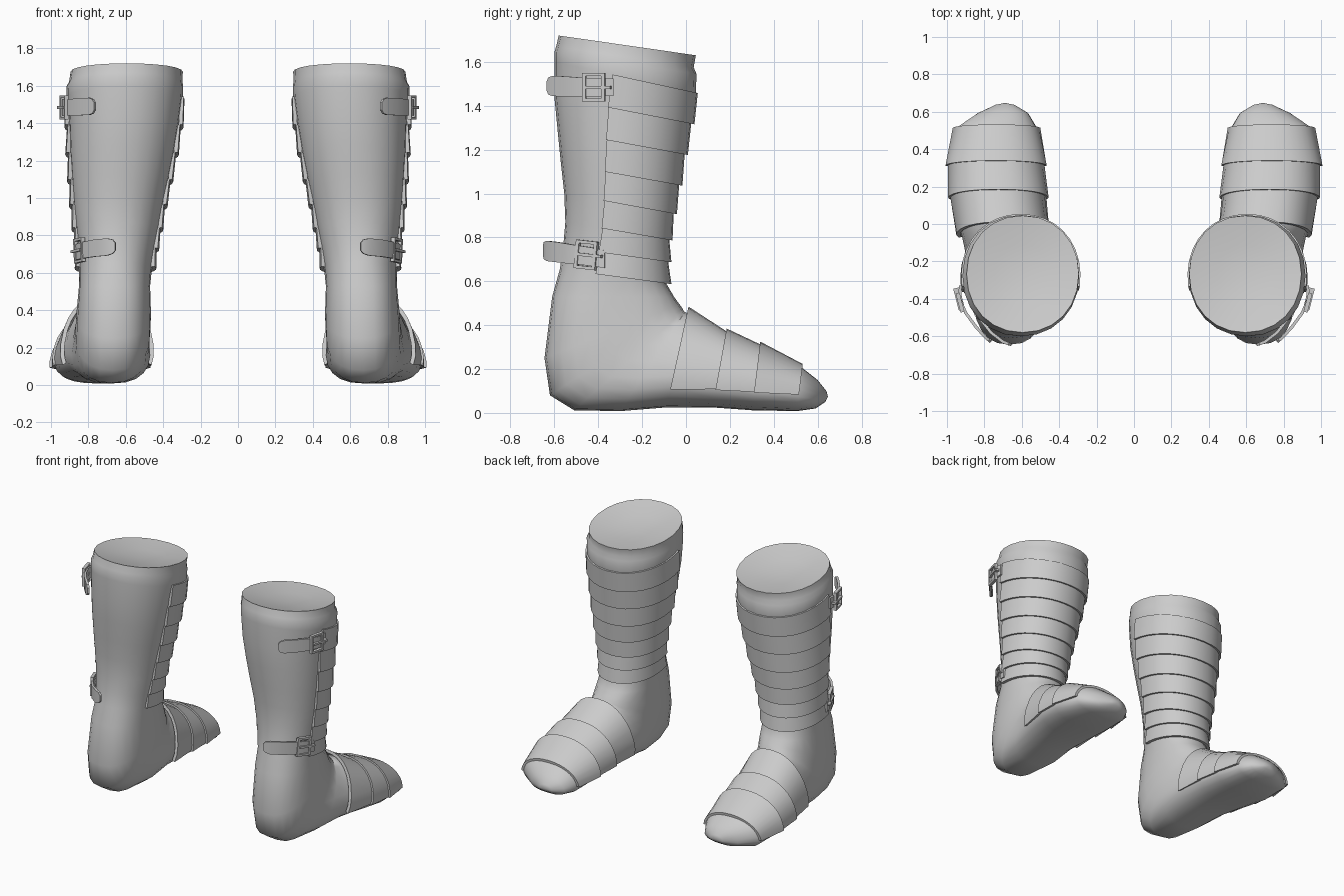
import bpy, bmesh, math
from mathutils import Vector, Matrix

if "Cube" in bpy.data.objects:
    bpy.data.objects.remove(bpy.data.objects["Cube"])

grey = bpy.data.materials.new("plain_grey")
grey.diffuse_color = (0.6, 0.6, 0.6, 1)
grey.use_nodes = True
grey.node_tree.nodes["Principled BSDF"].inputs["Base Color"].default_value = grey.diffuse_color

# Boot cross-sections from rim to toe:
# back y, back z, front y, front z, centre x, half width
RINGS = [
    (-.58, 1.72, .045, 1.63, .595, .30),
    (-.592, 1.67, .035, 1.575, .60, .303),
    (-.60, 1.645, .048, 1.545, .605, .312),
    (-.60, 1.60, .045, 1.46, .605, .31),
    (-.60, 1.44, .015, 1.32, .61, .295),
    (-.585, 1.285, -.015, 1.18, .62, .28),
    (-.57, 1.135, -.04, 1.04, .63, .26),
    (-.555, 1.0, -.065, .91, .64, .24),
    (-.55, .87, -.085, .79, .645, .222),
    (-.56, .755, -.09, .69, .65, .205),
    (-.575, .655, -.09, .59, .655, .195),
    (-.61, .53, -.055, .53, .66, .19),
    (-.645, .25, -.03, .495, .665, .20),
    (-.62, .08, -.015, .475, .67, .20),
    (-.51, .012, -.01, .465, .675, .20),
    (-.30, .008, -.005, .46, .68, .205),
    (-.09, .025, .005, .455, .70, .215),
    (.12, .025, .18, .355, .725, .232),
    (.30, .012, .335, .295, .737, .235),
    (.505, .008, .53, .205, .735, .21),
    (.59, .02, .60, .15, .70, .13),
    (.635, .05, .64, .10, .69, .05),
]
FOOT = 11          # first ring shaped as foot
SIDES = 24


def ring_point(i, a, off=0.0):
    """Point on ring i; a = 0 is the front/top, a = pi the back/sole."""
    yb, zb, yf, zf, cx, hw = RINGS[i]
    back, front = Vector((cx, yb, zb)), Vector((cx, yf, zf))
    p = 0.82 if i >= FOOT else 0.95
    k = 0.18 if i >= FOOT + 4 else 0.0
    c, s = math.cos(a), math.sin(a)
    c = math.copysign(abs(c) ** p, c)
    s = math.copysign(abs(s) ** p, s)
    mid = (back + front) / 2
    v = (front - back) / 2 * c + Vector((hw * s * (1 - k * c), 0, 0))
    return mid + v + v.normalized() * off


def finish(name, bm, angle=35):
    """Turn a bmesh into a smooth object mirrored to the other boot."""
    bmesh.ops.recalc_face_normals(bm, faces=bm.faces)
    me = bpy.data.meshes.new(name)
    bm.to_mesh(me)
    bm.free()
    me.materials.append(grey)
    ob = bpy.data.objects.new(name, me)
    bpy.context.collection.objects.link(ob)
    bpy.ops.object.select_all(action='DESELECT')
    ob.select_set(True)
    bpy.context.view_layer.objects.active = ob
    bpy.ops.object.shade_smooth_by_angle(angle=math.radians(angle))
    ob.modifiers.new("other_boot", 'MIRROR').use_mirror_merge = False
    return ob


def grid_faces(bm, rows, closed=False):
    n = len(rows[0])
    for r0, r1 in zip(rows, rows[1:]):
        for j in range(n if closed else n - 1):
            k = (j + 1) % n
            bm.faces.new((r0[j], r0[k], r1[k], r1[j]))


# Boot shell with dished top and rounded toe tip
bm = bmesh.new()
rows = [[bm.verts.new(ring_point(i, 2 * math.pi * j / SIDES)) for j in range(SIDES)]
        for i in range(len(RINGS))]
grid_faces(bm, rows, True)
rim_mid = sum((v.co for v in rows[0]), Vector()) / SIDES
inner = [bm.verts.new(rim_mid.lerp(v.co, .5) - Vector((0, 0, .03))) for v in rows[0]]
grid_faces(bm, [inner, rows[0]], True)
for ring, tip in ((inner, rim_mid - Vector((0, 0, .04))), (rows[-1], Vector((.69, .647, .075)))):
    t = bm.verts.new(tip)
    for j in range(SIDES):
        bm.faces.new((ring[j], ring[(j + 1) % SIDES], t))
finish("boot", bm, 50)


def plate(name, i, lim0, lim1, off0, off1, n=18):
    """Curved armour band between rings i and i+1."""
    bm = bmesh.new()
    outer, under = [], []
    for r, lim, off in ((i, lim0, off0), (i + 1, lim1, off1)):
        angles = [math.radians(lim) * (2 * j / n - 1) for j in range(n + 1)]
        outer.append([bm.verts.new(ring_point(r, a, off)) for a in angles])
        under.append([bm.verts.new(ring_point(r, a, off - .022)) for a in angles])
    grid_faces(bm, outer)
    grid_faces(bm, under)
    for e in (0, 1):
        grid_faces(bm, [outer[e], under[e]])
    for e in (0, -1):
        bm.faces.new((outer[0][e], outer[1][e], under[1][e], under[0][e]))
    finish(name, bm)


# Shin plates: lower edges overhang the next band
for n in range(7):
    plate(f"shin_plate_{n + 1}", 3 + n, 99 + n, 100 + n, .009, .024)

# Foot plates: rear edges overhang the band behind
limits = (119, 113, 108, 99)
for n in range(3):
    plate(f"foot_plate_{n + 1}", 16 + n, limits[n], limits[n + 1], .03, .018)


def strap(name, pts):
    """Flat strap with a rounded free end; pts are x, y, z, half height."""
    bm = bmesh.new()
    rows = []
    for i, (x, y, z, h) in enumerate(pts):
        a, b = pts[max(i - 1, 0)], pts[min(i + 1, len(pts) - 1)]
        nrm = Vector((a[1] - b[1], b[0] - a[0], 0)).normalized() * .008
        p, up = Vector((x, y, z)), Vector((0, 0, h))
        rows.append([bm.verts.new(q) for q in (p + nrm + up, p + nrm - up, p - nrm - up, p - nrm + up)])
    grid_faces(bm, rows, True)
    bm.faces.new(rows[0])
    bm.faces.new(rows[-1])
    finish(name, bm)


def buckle(name, centre, direction, tilt):
    """Rectangular frame of bars, with a prong across it."""
    bm = bmesh.new()
    u = Vector(direction).normalized()
    w = Vector((0, 0, 1))
    rot = Matrix((u, w.cross(u), w)).transposed().to_4x4()
    rot = rot @ Matrix.Rotation(tilt, 4, 'Y')
    # along, height, length, thickness, bar height
    for a, z, l, t, h in ((-.045, 0, .016, .022, .13), (.045, 0, .016, .022, .13),
                          (0, .058, .10, .022, .014), (0, -.058, .10, .022, .014),
                          (.02, 0, .12, .034, .014)):
        m = Matrix.Translation(centre) @ rot @ Matrix.Translation((a, 0, z)) @ Matrix.Diagonal((l, t, h, 1))
        bmesh.ops.create_cube(bm, size=1, matrix=m)
    finish(name, bm)


# Upper and lower straps on the outer side
strap("upper_strap", [(.928, -.33, 1.485, .04), (.932, -.40, 1.484, .042), (.90, -.475, 1.485, .043),
                      (.845, -.55, 1.488, .046), (.795, -.605, 1.49, .046), (.775, -.622, 1.49, .038),
                      (.765, -.63, 1.49, .02)])
strap("lower_strap", [(.868, -.37, .70, .04), (.858, -.43, .712, .042), (.82, -.51, .722, .044),
                      (.765, -.58, .732, .046), (.70, -.63, .738, .046), (.67, -.641, .74, .038),
                      (.655, -.645, .74, .02)])
buckle("upper_buckle", (.93, -.42, 1.484), (.25, .97, 0), 0)
buckle("lower_buckle", (.848, -.455, .72), (.4, .9, 0), .1)
